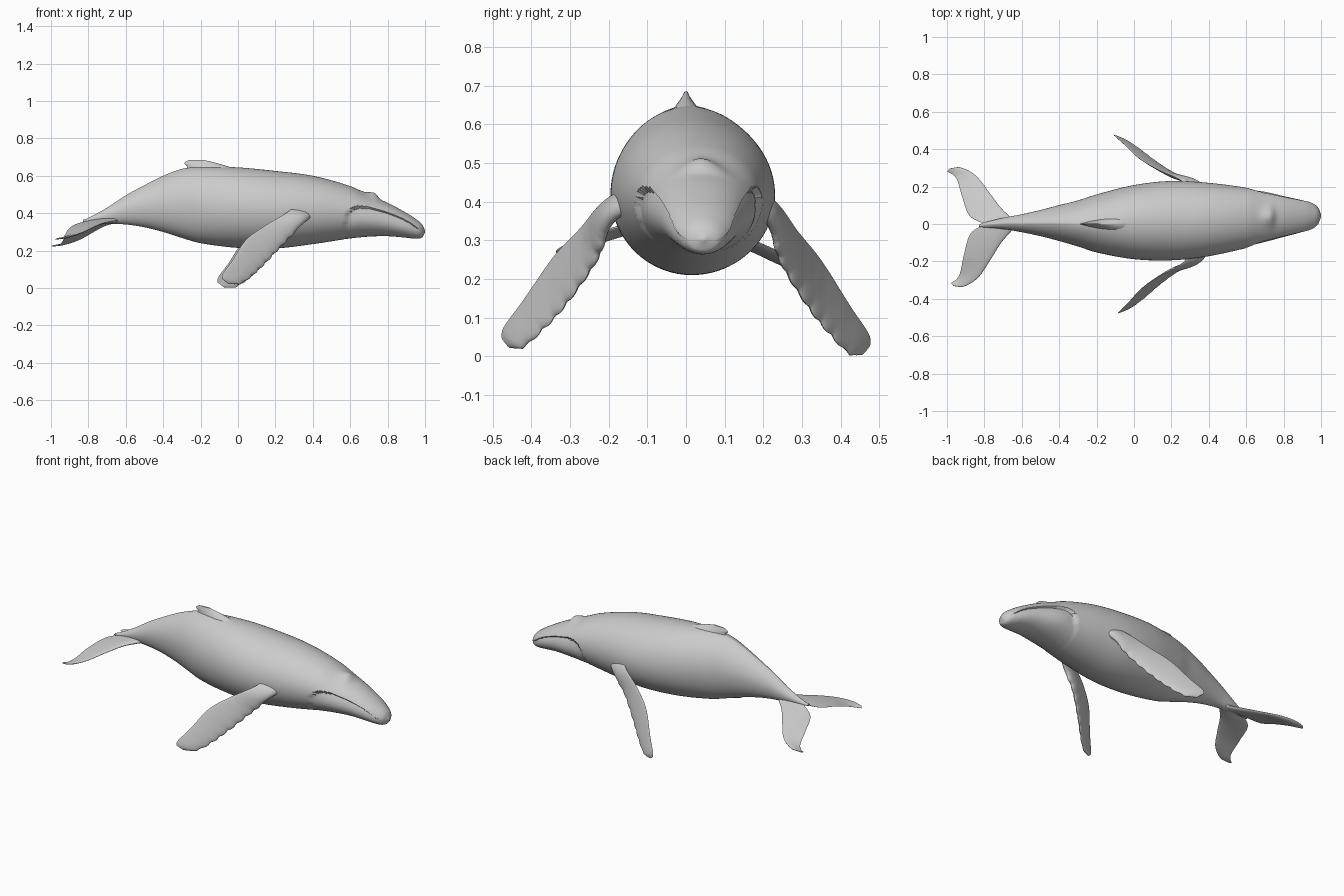
import bpy, bmesh
from math import pi, sin, cos, exp
from mathutils import Vector

if "Cube" in bpy.data.objects:
    bpy.data.objects.remove(bpy.data.objects["Cube"], do_unlink=True)

skin = bpy.data.materials.new("whale grey")
skin.use_nodes = True
GREY = (0.6, 0.6, 0.6, 1)
skin.diffuse_color = GREY
skin.node_tree.nodes["Principled BSDF"].inputs["Base Color"].default_value = GREY


def sample(rows, x):
    """Smooth interpolation of a table whose first column is the key."""
    last = len(rows) - 1
    i = 0
    while i < last - 1 and rows[i + 1][0] < x:
        i += 1

    def slope(k, c):
        a, b = rows[max(k - 1, 0)], rows[min(k + 1, last)]
        return (b[c] - a[c]) / (b[0] - a[0])

    p, q = rows[i], rows[i + 1]
    h = q[0] - p[0]
    t = (x - p[0]) / h
    s = t * t * (3 - 2 * t)
    return [p[c] * (1 - s) + q[c] * s
            + h * t * (1 - t) * ((1 - t) * slope(i, c) - t * slope(i + 1, c))
            for c in range(1, len(p))]


def loft(name, rings):
    """Skin a list of closed rings and cap both ends."""
    bm = bmesh.new()
    loops = [[bm.verts.new(p) for p in ring] for ring in rings]
    n = len(loops[0])
    for a, b in zip(loops, loops[1:]):
        for j in range(n):
            k = (j + 1) % n
            bm.faces.new((a[j], a[k], b[k], b[j]))
    bm.faces.new(loops[0])
    bm.faces.new(loops[-1])
    bmesh.ops.recalc_face_normals(bm, faces=bm.faces)
    mesh = bpy.data.meshes.new(name)
    bm.to_mesh(mesh)
    bm.free()
    mesh.materials.append(skin)
    obj = bpy.data.objects.new(name, mesh)
    bpy.context.collection.objects.link(obj)
    bpy.ops.object.select_all(action="DESELECT")
    obj.select_set(True)
    bpy.context.view_layer.objects.active = obj
    bpy.ops.object.shade_smooth_by_angle(angle=0.8)
    return obj


def foil(name, rows, place=lambda p, t: p, bumps=0, steps=72, around=28):
    """Blade: rows hold t, leading point, trailing point, half thickness."""
    def edges(t):
        v = sample(rows, t)
        return Vector(v[0:3]), Vector(v[3:6]), v[6]

    rings = []
    for i in range(steps + 1):
        t = i / steps
        lead, trail, thick = edges(t)
        lo, hi = edges(max(t - 0.02, 0)), edges(min(t + 0.02, 1))
        chord = trail - lead
        normal = chord.cross(hi[0] + hi[1] - lo[0] - lo[1]).normalized()
        if bumps and 0.25 < t < 0.95:
            lead = lead - chord.normalized() * bumps * abs(sin(t * pi * 11))
        ring = []
        for j in range(around):
            a = 2 * pi * j / around
            u = (1 - cos(a)) / 2
            p = lead.lerp(trail, u) + normal * thick * sin(a) * (1.2 - 0.7 * u)
            ring.append(place(p, t))
        rings.append(ring)
    return loft(name, rings)


# Body: x, top z, bottom z, centre y, half width
BODY = [
    (-0.83, 0.365, 0.352, -0.01, 0.006),
    (-0.80, 0.375, 0.35, -0.005, 0.013),
    (-0.70, 0.43, 0.345, 0.003, 0.03),
    (-0.60, 0.495, 0.34, 0.004, 0.048),
    (-0.50, 0.55, 0.325, 0.005, 0.07),
    (-0.40, 0.60, 0.30, 0.005, 0.096),
    (-0.30, 0.637, 0.268, 0.003, 0.123),
    (-0.20, 0.65, 0.24, 0.003, 0.155),
    (0.00, 0.645, 0.215, 0.01, 0.198),
    (0.20, 0.626, 0.212, 0.018, 0.212),
    (0.40, 0.60, 0.235, 0.024, 0.196),
    (0.60, 0.545, 0.265, 0.033, 0.162),
    (0.70, 0.497, 0.275, 0.038, 0.142),
    (0.80, 0.456, 0.277, 0.04, 0.117),
    (0.90, 0.402, 0.268, 0.042, 0.092),
    (0.95, 0.37, 0.262, 0.043, 0.072),
    (0.985, 0.34, 0.27, 0.044, 0.043),
    (1.00, 0.308, 0.298, 0.045, 0.006),
]
# Mouth line: x, z
MOUTH = [(0.56, 0.3), (0.585, 0.39), (0.62, 0.425), (0.68, 0.434),
         (0.80, 0.405), (0.90, 0.36), (0.97, 0.312), (1.0, 0.295)]


def body_ring(x, count=112):
    top, bottom, cy, width = sample(BODY, x)
    mid = bottom + (top - bottom) * 0.5
    ridge = 1 + 0.35 * min(max(-x / 0.4, 0), 1)
    ring = []
    for j in range(count):
        a = 2 * pi * j / count
        c, s = cos(a), sin(a)
        power = ridge if s > 0 else 1
        y = cy + width * abs(c) ** power * (1 if c > 0 else -1)
        z = mid + (top - bottom) / 2 * s
        # lower jaw tucks in beneath the lip
        if x > 0.56:
            d = sample(MOUTH, x)[0] - z
            if d > 0:
                fade = min((x - 0.56) / 0.04, (1 - x) / 0.06, 1)
                tuck = 0.10 * fade * exp(-(d / 0.07) ** 2)
                y += (cy - y) * tuck
                z += (mid - z) * tuck
        # raised blowhole guard
        if s > 0:
            run = 0.045 if x < 0.73 else 0.022
            z += 0.024 * exp(-((x - 0.73) / run) ** 2 - ((y - cy) / 0.05) ** 2)
        ring.append((x, y, z))
    return ring


STEPS = 190
xs = [0.085 - 0.915 * cos(pi * i / STEPS) for i in range(STEPS + 1)]
loft("body", [body_ring(min(x, 1)) for x in xs])

# Dorsal fin
DORSAL = [
    (0.0, 0.06, 0, 0.595, -0.33, 0, 0.595, 0.06),
    (0.5, -0.04, 0, 0.645, -0.272, 0, 0.645, 0.032),
    (0.8, -0.12, 0, 0.67, -0.287, 0, 0.668, 0.013),
    (1.0, -0.19, 0, 0.686, -0.265, 0, 0.684, 0.004),
]
foil("dorsal_fin", DORSAL, steps=30)

# Flippers with knobbly leading edges
FLIPPER = [
    (0.0, 0.43, 0.10, 0.40, 0.30, 0.10, 0.45, 0.03),
    (0.15, 0.36, 0.19, 0.355, 0.27, 0.20, 0.41, 0.022),
    (0.4, 0.25, 0.235, 0.25, 0.14, 0.275, 0.33, 0.016),
    (0.65, 0.14, 0.315, 0.135, 0.04, 0.345, 0.255, 0.014),
    (0.85, 0.06, 0.385, 0.06, -0.035, 0.425, 0.14, 0.011),
    (0.95, 0.0, 0.43, 0.022, -0.082, 0.472, 0.075, 0.01),
    (1.0, -0.05, 0.455, 0.022, -0.085, 0.478, 0.05, 0.004),
]
foil("right_flipper", FLIPPER, lambda p, t: (p.x, -p.y, p.z), 0.009)
foil("left_flipper", FLIPPER, lambda p, t: (
    p.x - 0.025 * t, p.y + 0.025 * (1 - t), p.z - 0.018 * t), 0.009)

# Tail flukes, the left one drooping further
FLUKE = [
    (0.0, -0.62, 0, 0.365, -0.80, 0, 0.36, 0.016),
    (0.25, -0.71, 0.085, 0.35, -0.88, 0.045, 0.335, 0.013),
    (0.5, -0.775, 0.17, 0.325, -0.92, 0.15, 0.305, 0.01),
    (0.75, -0.85, 0.262, 0.29, -0.945, 0.235, 0.27, 0.008),
    (0.92, -0.93, 0.303, 0.265, -0.97, 0.265, 0.255, 0.006),
    (1.0, -0.985, 0.297, 0.255, -0.998, 0.28, 0.25, 0.003),
]
foil("left_fluke", FLUKE, lambda p, t: (p.x, p.y, p.z - 0.03 * sin(t * 2)))
foil("right_fluke", FLUKE, lambda p, t: (p.x + 0.02 * t, -p.y - 0.035 * t, p.z + 0.01 * t))
